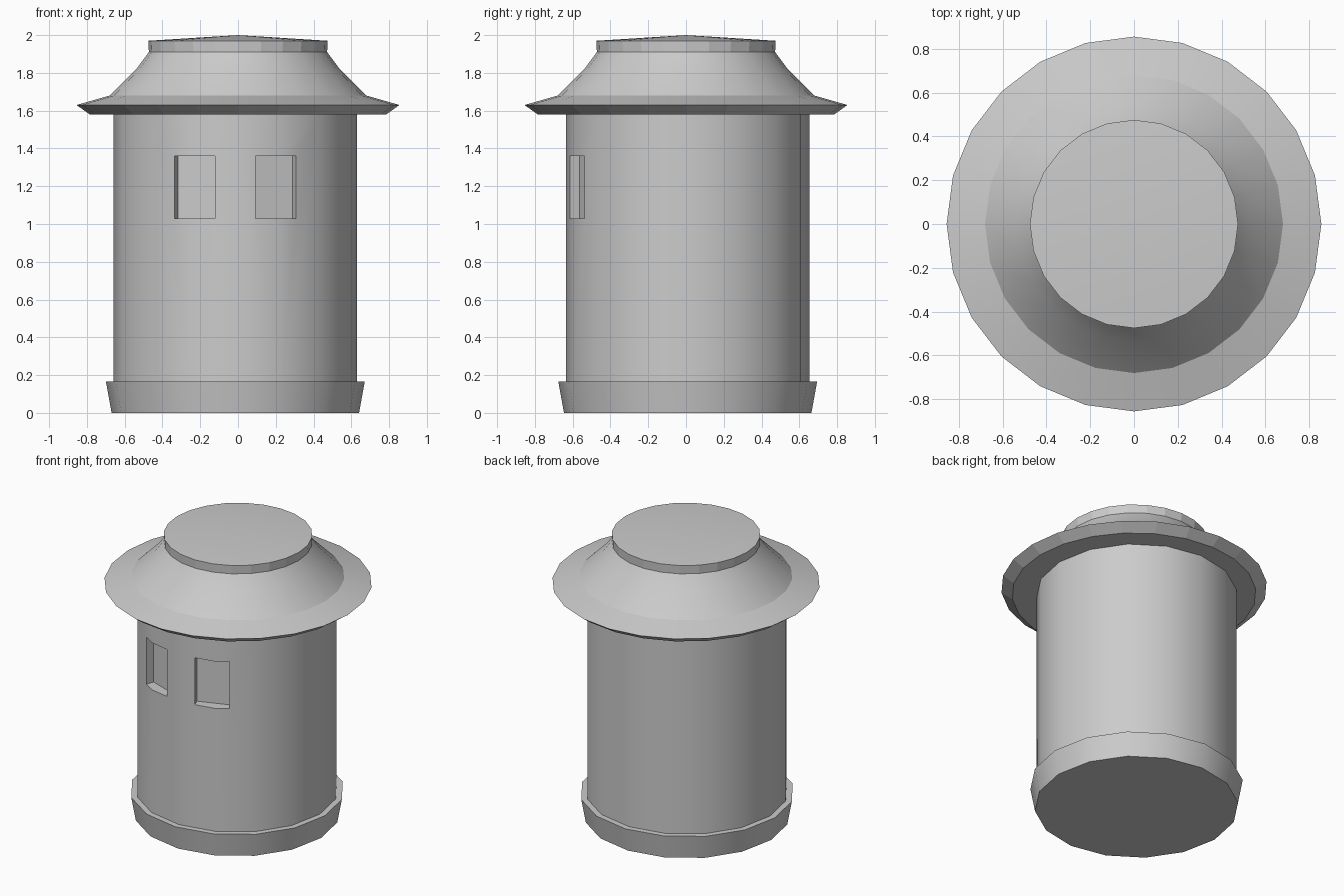
import bpy, bmesh
from math import cos, sin, radians, tau
from mathutils import Matrix

if "Cube" in bpy.data.objects:
    bpy.data.objects.remove(bpy.data.objects["Cube"])

grey = bpy.data.materials.new("plain grey")
grey.use_nodes = True
grey.diffuse_color = (0.6, 0.6, 0.6, 1)
grey.node_tree.nodes["Principled BSDF"].inputs["Base Color"].default_value = (0.6, 0.6, 0.6, 1)


def make_object(name, bm, location=(0, 0, 0)):
    bmesh.ops.recalc_face_normals(bm, faces=bm.faces)
    mesh = bpy.data.meshes.new(name)
    bm.to_mesh(mesh)
    bm.free()
    mesh.materials.append(grey)
    ob = bpy.data.objects.new(name, mesh)
    ob.location = location
    bpy.context.collection.objects.link(ob)
    return ob


def lathe(name, profile, sides, location=(0, 0, 0), tip=None):
    """Spin (radius, height) points round z; cap both ends, or end in a tip."""
    bm = bmesh.new()
    rings = [[bm.verts.new((r * cos(tau * i / sides), r * sin(tau * i / sides), z))
              for i in range(sides)] for r, z in profile]

    for low, high in zip(rings, rings[1:]):
        for i in range(sides):
            j = (i + 1) % sides
            bm.faces.new((low[i], low[j], high[j], high[i]))
    bm.faces.new(rings[0])
    if tip is None:
        bm.faces.new(rings[-1])
    else:
        peak = bm.verts.new((0, 0, tip))
        for i in range(sides):
            bm.faces.new((rings[-1][i], rings[-1][(i + 1) % sides], peak))
    return make_object(name, bm, location)


def activate(ob):
    bpy.ops.object.select_all(action='DESELECT')
    ob.select_set(True)
    bpy.context.view_layer.objects.active = ob


def smooth(ob):
    activate(ob)
    bpy.ops.object.shade_smooth_by_angle(angle=radians(25))


# The round body and its base sit slightly off the roof's axis
centre = (-0.014, 0.009, 0)
base = lathe("base", [(0.655, 0), (0.685, 0.165)], 16, centre)
body = lathe("body", [(0.645, 0.1), (0.645, 1.6)], 16, centre)

# Two recessed windows, mirrored about the front
for side in (-1, 1):
    bm = bmesh.new()
    bmesh.ops.create_cube(bm, size=1)
    bm.transform(Matrix.Rotation(side * radians(20), 4, 'Z')
                 @ Matrix.Translation((0, -0.045, 0))
                 @ Matrix.Diagonal((0.228, 0.2, 0.33, 1)))
    cutter = make_object("window_cutter", bm,
                         (centre[0] + side * 0.215, centre[1] - 0.585, 1.195))
    cutter.hide_render = True
    cut = body.modifiers.new("window", 'BOOLEAN')
    cut.operation = 'DIFFERENCE'
    cut.object = cutter
    activate(body)
    bpy.ops.object.modifier_apply(modifier=cut.name)
    bpy.data.objects.remove(cutter)

# Flared roof with a brim, sloped crown and shallow cap
roof = lathe("roof", [(0.785, 1.58), (0.855, 1.63), (0.68, 1.68), (0.535, 1.825),
                      (0.472, 1.91), (0.475, 1.97)], 24, tip=2.0)

for part in (base, body, roof):
    smooth(part)

# Brim underside and cap band stay faceted
for face in roof.data.polygons:
    if face.center.z < 1.63 or 1.91 < face.center.z < 1.97:
        face.use_smooth = False
